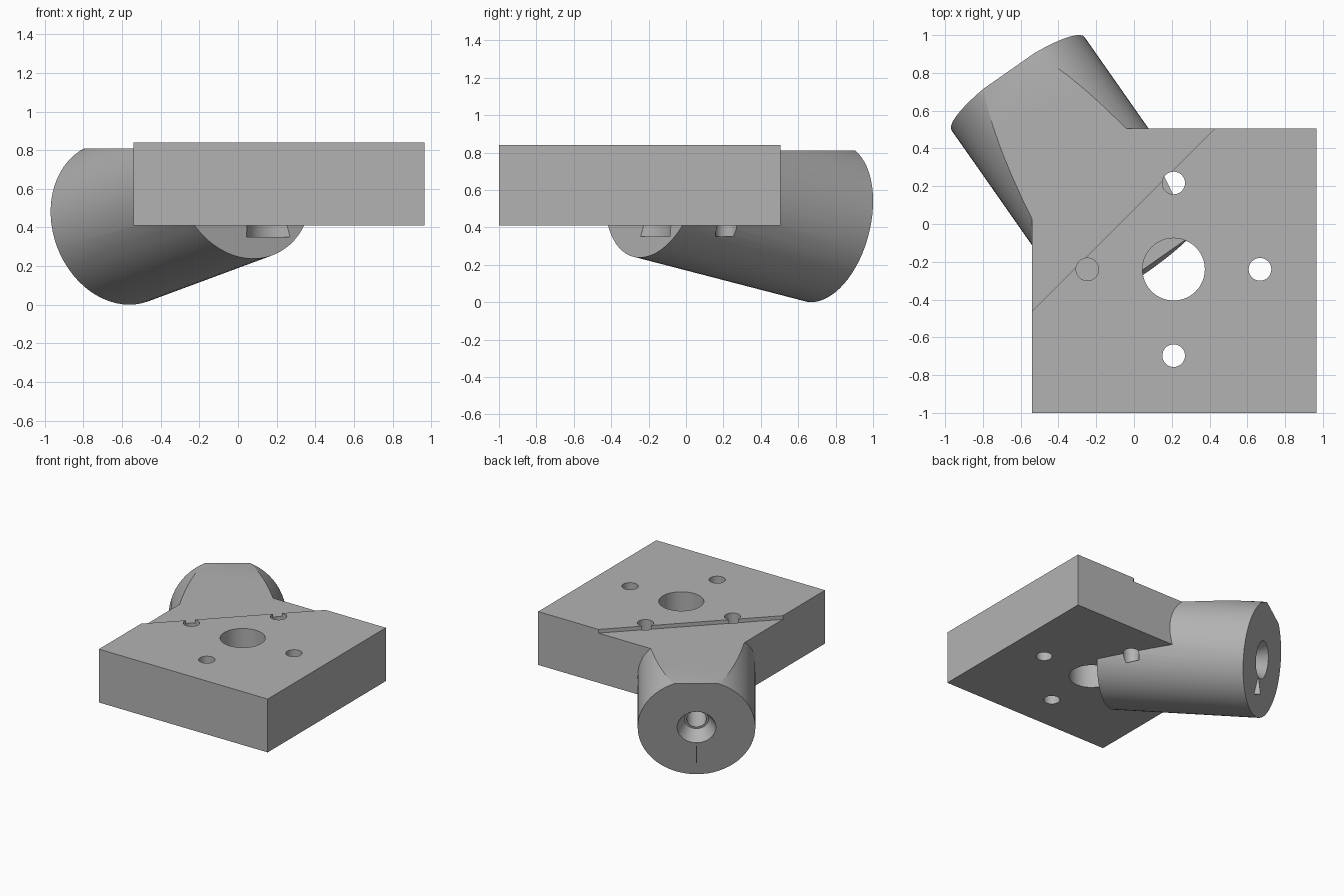
import bpy, bmesh
from math import radians, sin, cos
from mathutils import Matrix, Vector

cube = bpy.data.objects.get("Cube")
if cube:
    bpy.data.objects.remove(cube, do_unlink=True)

# Single plain grey material
grey = bpy.data.materials.new("plain_grey")
grey.use_nodes = True
COLOR = (0.45, 0.45, 0.45, 1)
grey.diffuse_color = COLOR
grey.node_tree.nodes["Principled BSDF"].inputs["Base Color"].default_value = COLOR


def add_object(name, bm, matrix=Matrix()):
    bmesh.ops.transform(bm, matrix=matrix, verts=bm.verts)
    bmesh.ops.recalc_face_normals(bm, faces=bm.faces)
    mesh = bpy.data.meshes.new(name)
    bm.to_mesh(mesh)
    bm.free()
    mesh.materials.append(grey)
    obj = bpy.data.objects.new(name, mesh)
    bpy.context.collection.objects.link(obj)
    return obj


def box(name, center, size, turn=0):
    bm = bmesh.new()
    bmesh.ops.create_cube(bm, size=1)
    return add_object(name, bm, Matrix.Translation(center)
                      @ Matrix.Rotation(turn, 4, "Z") @ Matrix.Diagonal((*size, 1)))


def cone(name, r_low, r_high, low, high, matrix, sides=48):
    bm = bmesh.new()
    bmesh.ops.create_cone(bm, cap_ends=True, segments=sides, radius1=r_low,
                          radius2=r_high, depth=high - low)
    return add_object(name, bm, matrix @ Matrix.Translation((0, 0, (low + high) / 2)))


def combine(target, tool, operation):
    mod = target.modifiers.new("combine", "BOOLEAN")
    mod.operation, mod.solver, mod.object = operation, "EXACT", tool
    bpy.context.view_layer.objects.active = target
    bpy.ops.object.modifier_apply(modifier=mod.name)
    bpy.data.objects.remove(tool, do_unlink=True)


# Frame of the slanted arm: local Z points out of its free end, local Y is up
turn, tilt = radians(35), radians(12)
out = Vector((-sin(turn) * cos(tilt), cos(turn) * cos(tilt), -sin(tilt)))
side = Vector((-cos(turn), -sin(turn), 0))
arm_frame = Matrix((side, out.cross(side), out)).transposed().to_4x4()
arm_frame.translation = (-0.614, 0.743, 0.421)

# Square block joined with the round slanted arm
body = box("mount_body", (0.2125, -0.2475, 0.625), (1.505, 1.505, 0.43))
ARM_LENGTH = 1.12 / cos(tilt)
combine(body, cone("arm", 0.43, 0.43, -ARM_LENGTH, 0, arm_frame, 64), "UNION")

# Flat top, with the arm corner one small step lower along a diagonal
combine(body, box("top_trim", (0, 0, 1.34), (5, 5, 1)), "DIFFERENCE")
normal = Vector((-sin(radians(45)), cos(radians(45)), 0))
step_center = Vector((-0.055, 0.0225, 1.31)) + normal * 1.5
combine(body, box("step_trim", step_center, (4, 3, 1), radians(45)), "DIFFERENCE")

# Large centre hole and four screw holes, reaching just below the block
hub = Vector((0.21, -0.24, 0))
combine(body, cone("centre_hole", 0.165, 0.165, 0.35, 1, Matrix.Translation(hub)), "DIFFERENCE")
for dx, dy in ((1, 0), (-1, 0), (0, 1), (0, -1)):
    place = Matrix.Translation(hub + Vector((dx, dy, 0)) * 0.457)
    combine(body, cone("screw_hole", 0.06, 0.06, 0.35, 1, place, 32), "DIFFERENCE")

# Countersunk blind bore in the end of the arm
combine(body, cone("countersink", 0.088, 0.147, -0.1, 0.01, arm_frame), "DIFFERENCE")
combine(body, cone("bore", 0.072, 0.072, -0.4, 0.01, arm_frame), "DIFFERENCE")

# Thin triangular fin below the bore
bm = bmesh.new()
corners = [bm.verts.new((-0.004, y, z)) for y, z in
           ((-0.15, -0.01), (-0.29, -0.01), (-0.29, 0.05), (-0.15, 0.005))]
face = bm.faces.new(corners)
moved = bmesh.ops.extrude_face_region(bm, geom=[face])["geom"]
bmesh.ops.translate(bm, vec=(0.008, 0, 0),
                    verts=[v for v in moved if isinstance(v, bmesh.types.BMVert)])
add_object("end_fin", bm, arm_frame)

# Smooth the round surfaces, keep the edges sharp
bpy.ops.object.select_all(action="DESELECT")
body.select_set(True)
bpy.context.view_layer.objects.active = body
bpy.ops.object.shade_smooth_by_angle(angle=radians(25))
